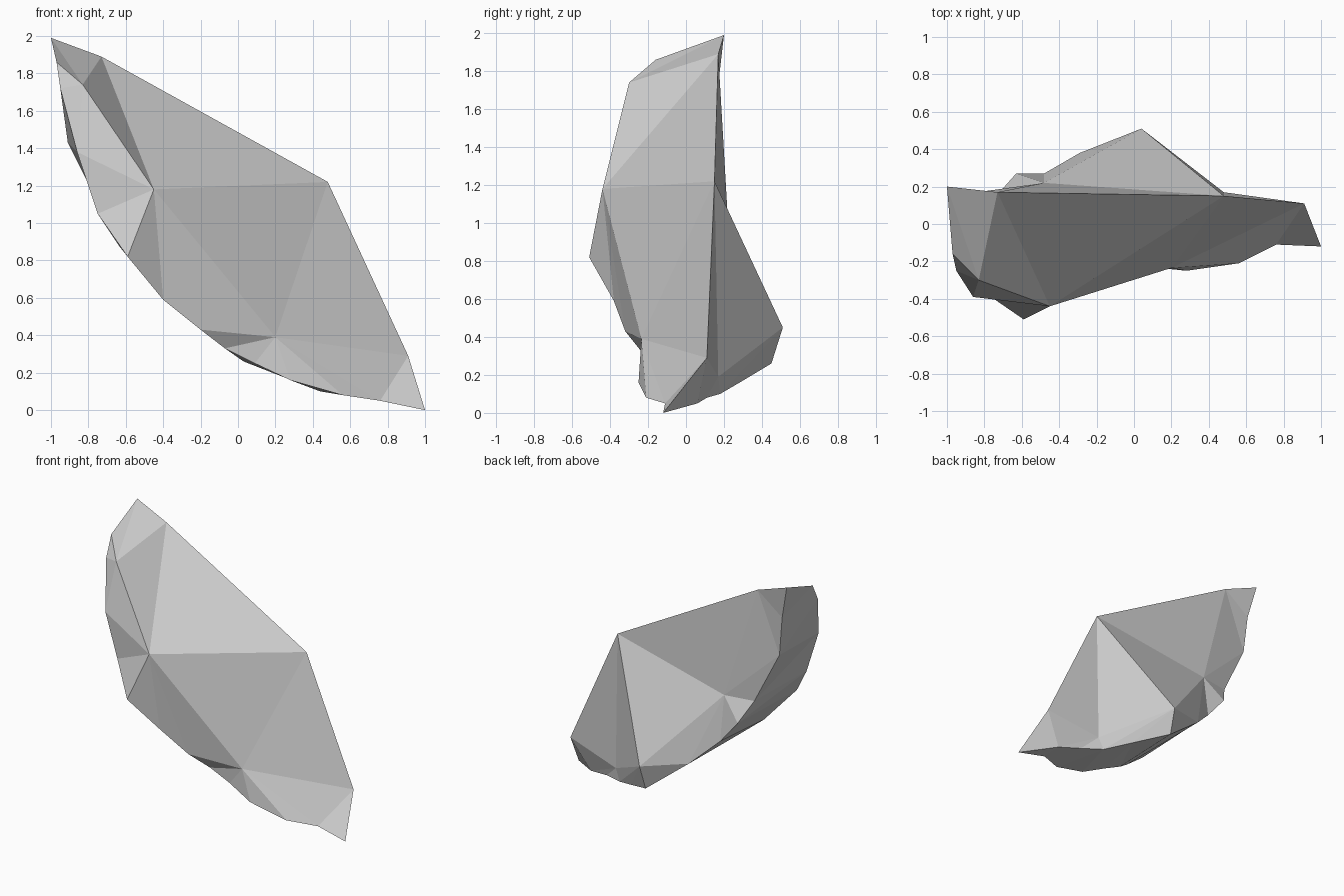
import bpy, bmesh

if "Cube" in bpy.data.objects:
    bpy.data.objects.remove(bpy.data.objects["Cube"])

bm = bmesh.new()


def rim(points):
    return [bm.verts.new(p) for p in points]


def fan(hub, chain):
    """Triangles from one hub vertex to each edge along a chain."""
    for a, b in zip(chain, chain[1:]):
        bm.faces.new((hub, a, b))


def lace(left, right):
    """Triangulate the strip between two rims sharing both end vertices."""
    i, j = 1, 1
    bm.faces.new((left[0], left[1], right[1]))
    while i < len(left) - 2 or j < len(right) - 2:
        step_left = j >= len(right) - 2 or (
            i < len(left) - 2 and
            (left[i + 1].co - right[j].co).length <= (right[j + 1].co - left[i].co).length)
        if step_left:
            bm.faces.new((left[i], left[i + 1], right[j]))
            i += 1
        else:
            bm.faces.new((left[i], right[j + 1], right[j]))
            j += 1
    bm.faces.new((left[i], left[-1], right[j]))


# Both tips of the shard
top, toe = rim([(-1, .20, 1.99), (1, -.12, 0)])

# Front and back edges of the curved outer side, from top to toe
front = rim([(-.97, -.16, 1.86), (-.95, -.25, 1.72), (-.86, -.39, 1.38), (-.75, -.40, 1.05),
             (-.59, -.51, .82), (-.40, -.38, .59), (-.20, -.32, .43), (-.07, -.24, .33),
             (.09, -.23, .25), (.28, -.25, .16), (.56, -.21, .08), (.76, -.11, .05)])
back = rim([(-.94, .17, 1.73), (-.91, .16, 1.43), (-.71, .18, 1.03), (-.63, .27, .87),
            (-.48, .27, .69), (-.29, .38, .51), (.03, .45, .26), (.26, .30, .17),
            (.44, .18, .10), (.60, .11, .08), (.77, .06, .05)])

# Straight broken edge
high, mid, low = rim([(-.73, .17, 1.89), (.48, .15, 1.22), (.91, .11, .29)])

# Front and back facet peaks
brow, chest, belly = rim([(-.83, -.30, 1.74), (-.45, -.44, 1.18), (.20, -.235, .39)])
notch, hump, heel = rim([(-.48, .22, 1.03), (.04, .51, .45), (.48, .17, .19)])

# Curved outer side
lace([top] + front + [toe], [top] + back + [toe])

# Front facets
fan(brow, [chest, high, top] + front[:3] + [chest])
fan(chest, front[2:7] + [belly, mid, high])
fan(belly, front[6:] + [low, mid])
fan(low, [front[-1], toe, back[-1]])

# Back facets
fan(high, [top] + back[:2])
fan(notch, [high] + back[1:6] + [hump, mid, high])
fan(hump, back[5:9] + [heel, mid])
fan(heel, back[8:] + [low, mid])

bmesh.ops.recalc_face_normals(bm, faces=bm.faces)
mesh = bpy.data.meshes.new("rock_shard")
bm.to_mesh(mesh)
bm.free()
bpy.context.collection.objects.link(bpy.data.objects.new("rock_shard", mesh))
